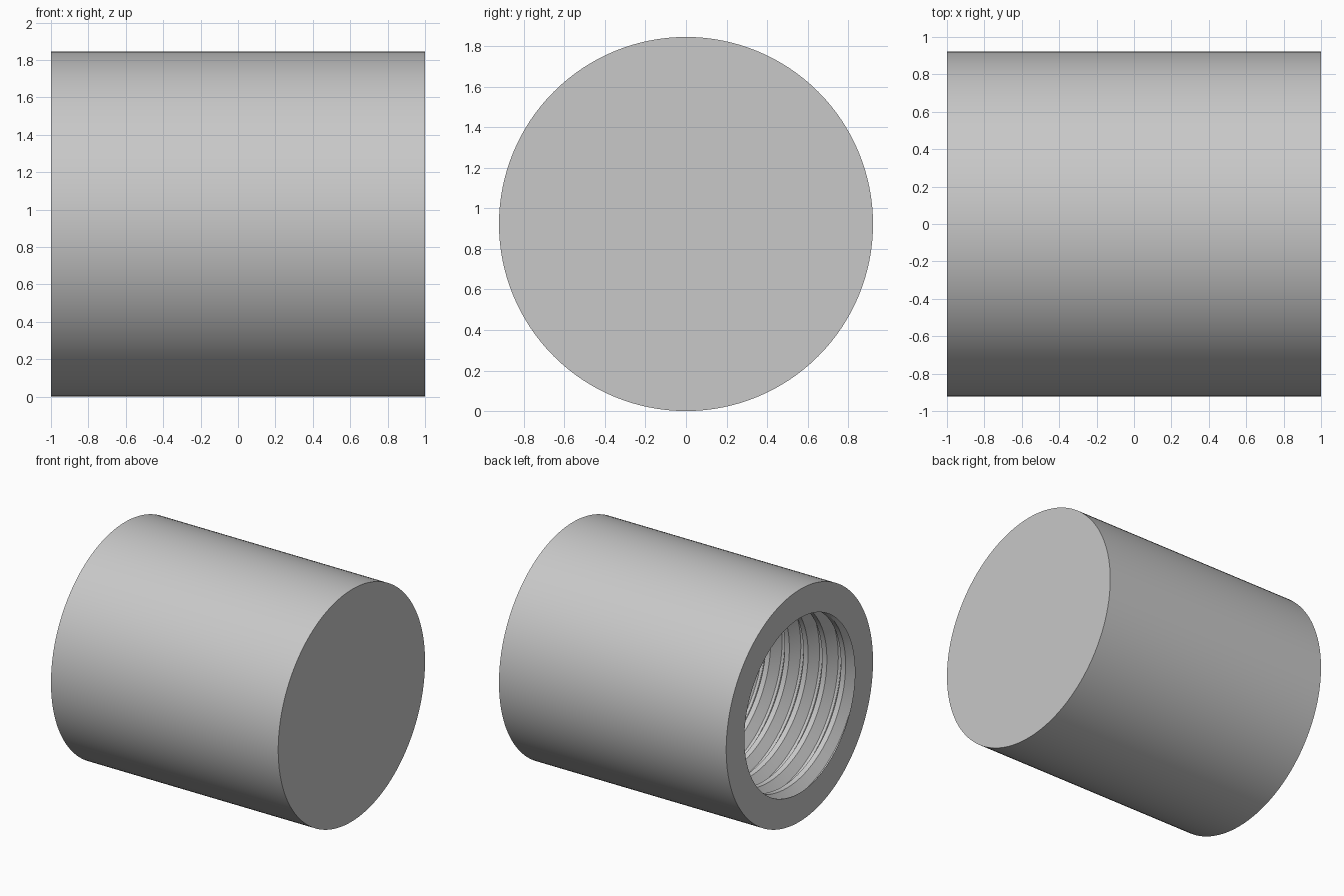
import bpy, bmesh
from math import cos, sin, tau, ceil

if "Cube" in bpy.data.objects:
    bpy.data.objects.remove(bpy.data.objects["Cube"])

RADIUS, SEGMENTS = 0.923, 128
OPEN_END, CLOSED_END, BORE_FLOOR = -1.0, 1.0, 0.77
CREST, ROOT, PITCH, LEAD = 0.695, 0.768, 0.165, 0.03
TURNS = ceil((BORE_FLOOR - OPEN_END) / PITCH)

# One thread pitch: fraction along the pitch, and radius (crest, flank, root, flank)
PROFILE = [(0.0, CREST), (0.25, CREST), (0.56, ROOT), (0.7, ROOT)]

grey = bpy.data.materials.new("light grey")
grey.use_nodes = True
grey.diffuse_color = (0.58, 0.58, 0.58, 1)
grey.node_tree.nodes["Principled BSDF"].inputs["Base Color"].default_value = grey.diffuse_color

bm = bmesh.new()


def point(x, radius, angle):
    return bm.verts.new((x, radius * cos(angle), RADIUS + radius * sin(angle)))


def thread_column(i):
    """Bore points along one angle; the thread fades out at both ends."""
    column = []
    for turn in range(-1, TURNS + 1):
        for offset, radius in PROFILE:
            x = OPEN_END + PITCH * (turn + offset + i / SEGMENTS)
            x = max(OPEN_END, min(BORE_FLOOR, x))
            fade = min(1, (x - OPEN_END) / LEAD, (BORE_FLOOR - x) / LEAD)
            column.append(point(x, CREST + (radius - CREST) * fade, tau * i / SEGMENTS))
    return column


# Outer shell rings and threaded bore
angles = [tau * i / SEGMENTS for i in range(SEGMENTS)]
open_ring = [point(OPEN_END, RADIUS, a) for a in angles]
closed_ring = [point(CLOSED_END, RADIUS, a) for a in angles]
bore = [thread_column(i) for i in range(SEGMENTS)]
rows = len(bore[0])

for i in range(SEGMENTS):
    n = (i + 1) % SEGMENTS
    shift = len(PROFILE) if n == 0 else 0      # the helix climbs one pitch at the seam
    bm.faces.new((open_ring[i], open_ring[n], closed_ring[n], closed_ring[i]))
    bm.faces.new((open_ring[n], open_ring[i], bore[i][0], bore[n][0]))
    if shift:                                  # join the rim row to the shifted rows
        bm.faces.new((bore[i][0], bore[n][0], bore[n][shift]))
    for j in range(rows - 1):
        a, b = min(j + shift, rows - 1), min(j + 1 + shift, rows - 1)
        corners = [bore[i][j], bore[i][j + 1], bore[n][b]]
        if a != b:
            corners.append(bore[n][a])
        bm.faces.new(corners)

# Closed end and bore floor
bm.faces.new(closed_ring)
bm.faces.new([column[-1] for column in bore])

bmesh.ops.remove_doubles(bm, verts=bm.verts, dist=0.00005)
bmesh.ops.recalc_face_normals(bm, faces=bm.faces)

mesh = bpy.data.meshes.new("threaded_cap")
bm.to_mesh(mesh)
bm.free()
mesh.materials.append(grey)
cap = bpy.data.objects.new("threaded_cap", mesh)
bpy.context.collection.objects.link(cap)

bpy.ops.object.select_all(action="DESELECT")
cap.select_set(True)
bpy.context.view_layer.objects.active = cap
bpy.ops.object.shade_smooth_by_angle()
